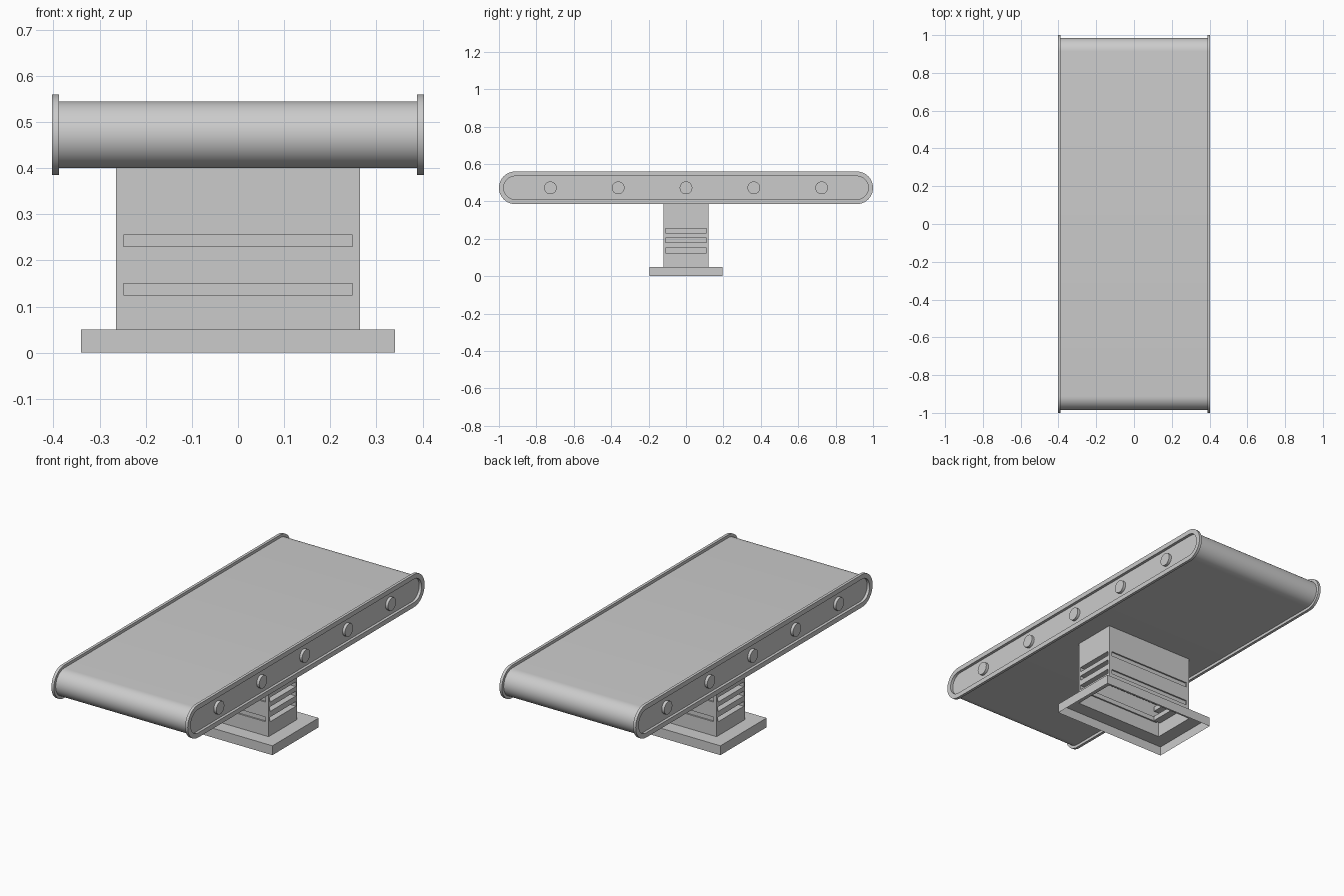
import bpy
import bmesh
from math import cos, sin, pi
from mathutils import Vector, Matrix

cube = bpy.data.objects.get("Cube")
if cube:
    bpy.data.objects.remove(cube, do_unlink=True)

grey = bpy.data.materials.new("light_grey")
grey.use_nodes = True
grey.diffuse_color = (0.6, 0.6, 0.6, 1)
grey.node_tree.nodes["Principled BSDF"].inputs["Base Color"].default_value = (0.6, 0.6, 0.6, 1)

DECK_Z = 0.4725      # height of the roller axis
TURN_Y = 0.9125      # centre of the rounded ends


def finish(bm, name):
    mesh = bpy.data.meshes.new(name)
    bm.to_mesh(mesh)
    bm.free()
    mesh.materials.append(grey)
    obj = bpy.data.objects.new(name, mesh)
    bpy.context.collection.objects.link(obj)
    bpy.ops.object.select_all(action='DESELECT')
    obj.select_set(True)
    bpy.context.view_layer.objects.active = obj
    bpy.ops.object.shade_smooth_by_angle(angle=pi / 6)
    return obj


def box(size, z_mid):
    bm = bmesh.new()
    place = Matrix.Translation((0, 0, z_mid)) @ Matrix.Diagonal((*size, 1))
    bmesh.ops.create_cube(bm, size=1, matrix=place)
    return bm


def cut(bm, axis, values):
    normal = Vector((0, 0, 0))
    normal[axis] = 1
    for v in values:
        geom = bm.verts[:] + bm.edges[:] + bm.faces[:]
        bmesh.ops.bisect_plane(bm, geom=geom, plane_co=normal * v, plane_no=normal)
    bm.normal_update()


def remove_faces(bm, rule):
    doomed = [f for f in bm.faces if rule(f.calc_center_median(), f.normal)]
    bmesh.ops.delete(bm, geom=doomed, context='FACES')


def stadium(x0, x1, radius, capped):
    """Extrude a round-ended outline along x."""
    bm = bmesh.new()
    steps = 20
    outline = []
    for end in (1, -1):
        for i in range(steps + 1):
            a = -pi / 2 + pi * i / steps
            outline.append((end * (TURN_Y + radius * cos(a)), DECK_Z + end * radius * sin(a)))
    rings = [[bm.verts.new((x, y, z)) for y, z in outline] for x in (x0, x1)]
    count = len(outline)
    for i in range(count):
        j = (i + 1) % count
        bm.faces.new((rings[0][i], rings[0][j], rings[1][j], rings[1][i]))
    if capped:
        for ring in rings:
            bm.faces.new(ring)
    bmesh.ops.recalc_face_normals(bm, faces=bm.faces[:])
    bm.normal_update()
    return bm


# Belt loop
finish(stadium(-0.39, 0.39, 0.0725, False), "belt")

for side, label in ((1, "left"), (-1, "right")):
    # Side panel with a recessed face
    bm = stadium(side * 0.388, side * 0.403, 0.0875, True)
    face = [f for f in bm.faces if f.normal.x * side > 0.9]
    bmesh.ops.inset_region(bm, faces=face, thickness=0.025, use_even_offset=True)
    bm.normal_update()
    bmesh.ops.inset_region(bm, faces=face, thickness=0, depth=-0.015)
    finish(bm, label + "_side_panel")

    # Roller axle caps
    for i in range(5):
        bm = bmesh.new()
        place = Matrix.Translation((side * 0.393, (i - 2) * 0.3625, DECK_Z)) @ Matrix.Rotation(pi / 2, 4, 'Y')
        bmesh.ops.create_cone(bm, cap_ends=True, segments=24, radius1=0.034, radius2=0.034,
                              depth=0.02, matrix=place)
        finish(bm, f"{label}_axle_cap_{i + 1}")

# Hollow pedestal column with recessed vents
COL_X, COL_Y = 0.265, 0.12
VENTS = (0.1375, 0.1925, 0.2425)
HALF = 0.0125
bm = box((2 * COL_X, 2 * COL_Y, 0.35), 0.225)
remove_faces(bm, lambda c, n: abs(n.z) > 0.9)
cut(bm, 0, (-0.248, 0.248))
cut(bm, 1, (-0.11, 0.11))
cut(bm, 2, [v + s * HALF for v in VENTS for s in (-1, 1)])


def in_vent(f, levels):
    c = f.calc_center_median()
    return abs(c.x) < 0.248 + 0.1 * abs(f.normal.x) and abs(c.y) < 0.11 + 0.1 * abs(f.normal.y) \
        and any(abs(c.z - v) < HALF for v in levels)


end_vents = [f for f in bm.faces if abs(f.normal.x) > 0.9 and in_vent(f, VENTS)]
long_vents = [f for f in bm.faces if abs(f.normal.y) > 0.9 and in_vent(f, VENTS[::2])]
bmesh.ops.inset_region(bm, faces=end_vents, thickness=0, depth=-0.04)
bmesh.ops.inset_region(bm, faces=long_vents, thickness=0, depth=-0.008)
finish(bm, "pedestal_column")

# Base plate, open underneath and through to the column
bm = box((0.68, 0.39, 0.05), 0.025)
remove_faces(bm, lambda c, n: n.z < -0.9)
cut(bm, 0, (-COL_X, COL_X))
cut(bm, 1, (-COL_Y, COL_Y))
remove_faces(bm, lambda c, n: n.z > 0.9 and abs(c.x) < COL_X and abs(c.y) < COL_Y)
finish(bm, "base_plate")
